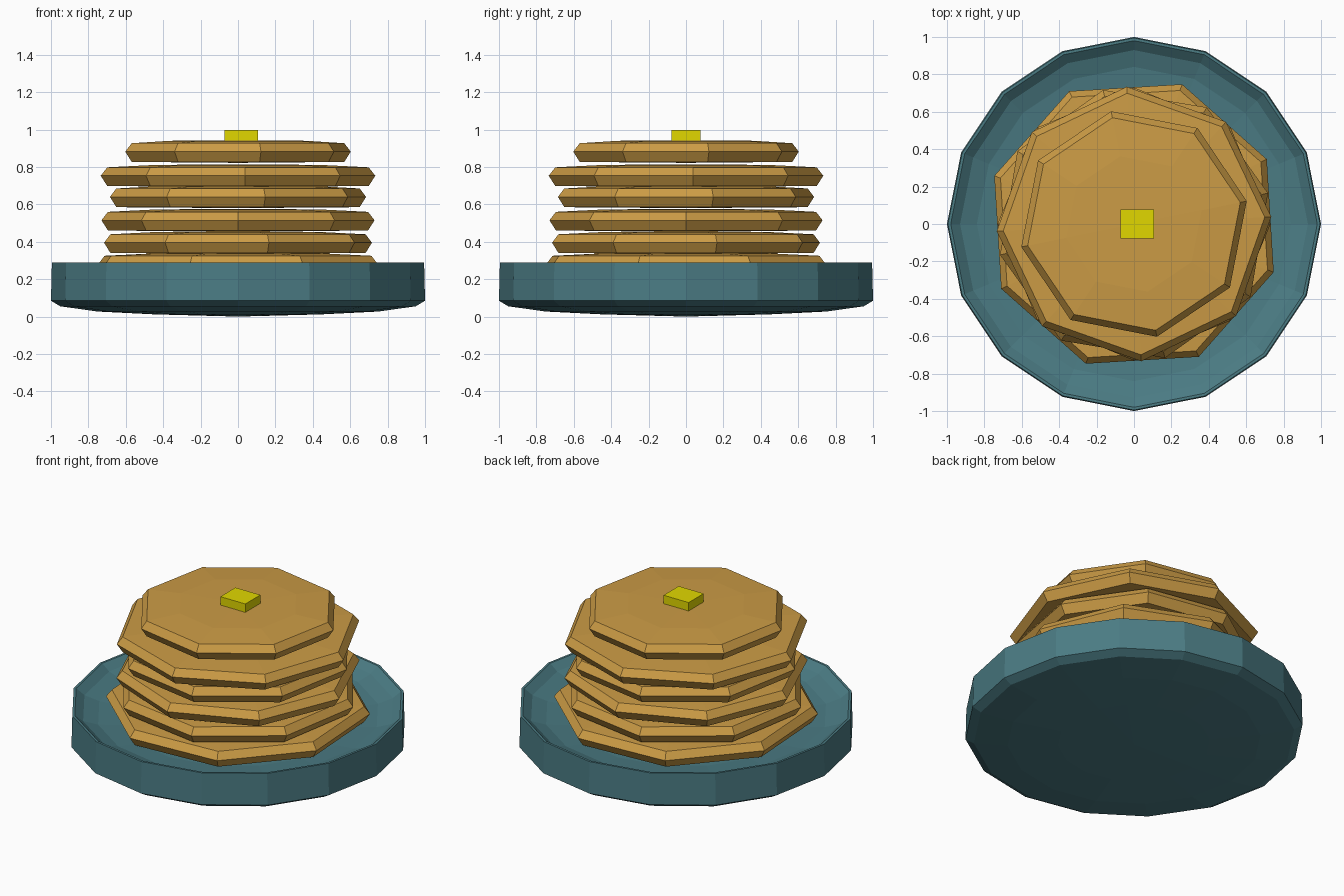
import bpy, bmesh
from math import sin, cos, pi, radians

if "Cube" in bpy.data.objects:
    bpy.data.objects.remove(bpy.data.objects["Cube"])


def material(name, color):
    m = bpy.data.materials.new(name)
    m.diffuse_color = (*color, 1)
    m.use_nodes = True
    m.node_tree.nodes["Principled BSDF"].inputs["Base Color"].default_value = m.diffuse_color
    return m


def lathe(name, profile, sides, angle, mat):
    """Spin a closed (radius, z) profile whose two ends lie on the axis."""
    bm = bmesh.new()
    rings = []
    for r, z in profile:
        if r == 0:
            rings.append([bm.verts.new((0, 0, z))] * sides)
        else:
            rings.append([bm.verts.new((r * cos(angle + 2 * pi * i / sides),
                                        r * sin(angle + 2 * pi * i / sides), z))
                          for i in range(sides)])
    for a, b in zip(rings, rings[1:]):
        for i in range(sides):
            j = (i + 1) % sides
            bm.faces.new(dict.fromkeys((a[i], a[j], b[j], b[i])))
    bmesh.ops.recalc_face_normals(bm, faces=bm.faces)
    me = bpy.data.meshes.new(name)
    bm.to_mesh(me)
    bm.free()
    me.materials.append(mat)
    ob = bpy.data.objects.new(name, me)
    bpy.context.collection.objects.link(ob)
    return ob


teal = material("plate_teal", (0.07, 0.20, 0.23))
golden = material("pancake_golden", (0.60, 0.33, 0.06))
yellow = material("butter_yellow", (0.75, 0.68, 0.0))

# Plate: rounded underside, upright wall, thin rim and dished inside
lathe("plate", [(0, 0), (0.45, 0.012), (0.75, 0.027), (0.95, 0.055), (1, 0.085),
                (0.995, 0.29), (0.98, 0.29), (0.93, 0.25), (0.84, 0.22),
                (0.7, 0.205), (0, 0.2)], 16, 0, teal)

# Pancakes, bottom to top: radius, turn in degrees, base z
stack = [(0.79, 26, 0.22), (0.735, 13, 0.335), (0.73, 0, 0.455),
         (0.70, 12, 0.58), (0.735, 3, 0.693), (0.615, 11.5, 0.822)]
for n, (r, turn, z) in enumerate(stack, 1):
    lathe(f"pancake_{n}", [(0, z), (r - 0.035, z + 0.005), (r, z + 0.06),
                           (r - 0.035, z + 0.105), (r * 0.6, z + 0.118), (0, z + 0.121)],
          8, radians(turn), golden)

# Butter pat
bpy.ops.mesh.primitive_cube_add(size=1, location=(0.017, 0, 0.967))
butter = bpy.context.object
butter.name = "butter"
butter.scale = (0.18, 0.155, 0.06)
butter.data.materials.append(yellow)
